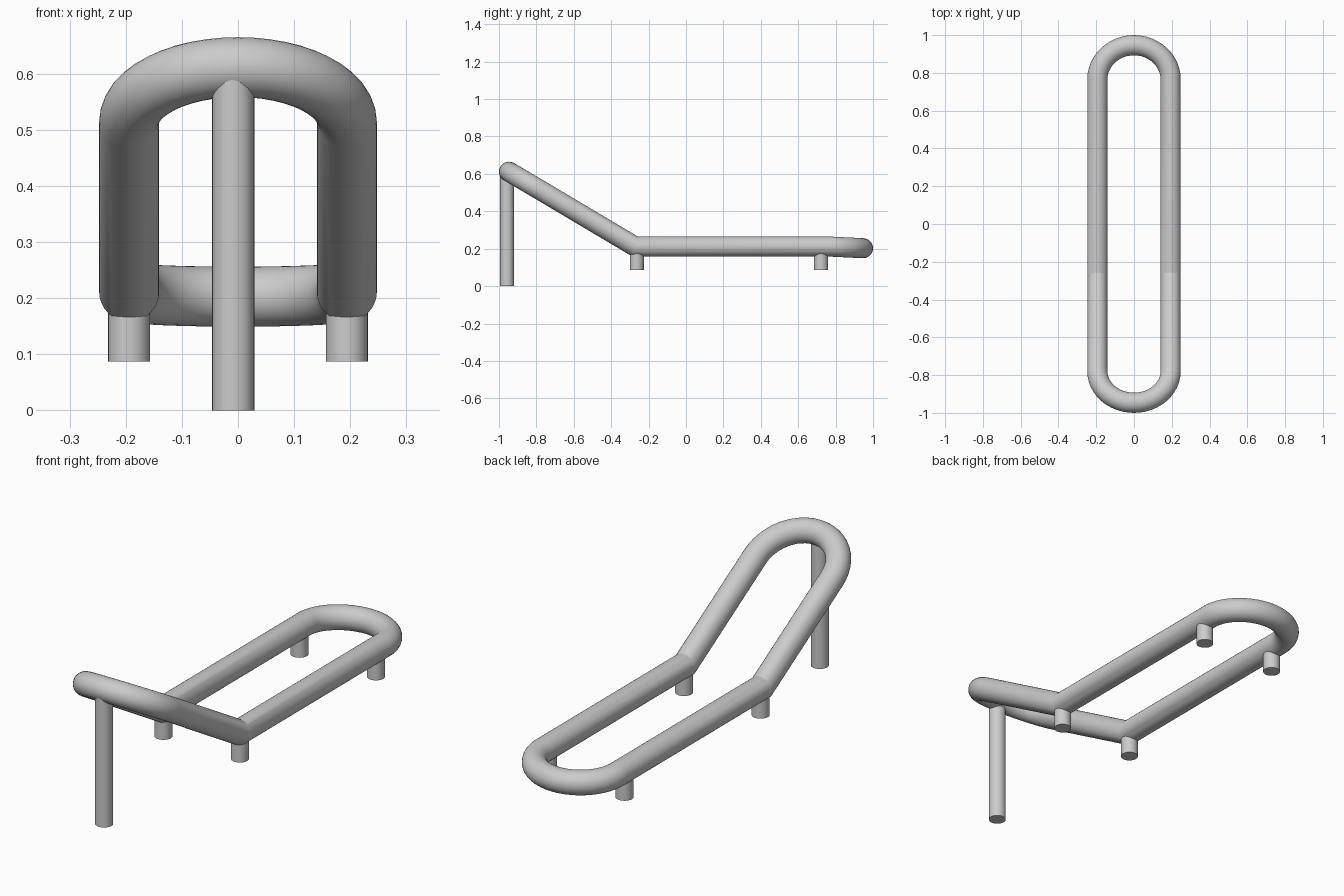
import bpy, bmesh
from math import sin, cos, pi
from mathutils import Vector

if "Cube" in bpy.data.objects:
    bpy.data.objects.remove(bpy.data.objects["Cube"])

R = 0.0535      # tube radius
X = 0.194       # half spacing of the rails
SIDES = 32
ARC = 24


def finish(bm, name, angle=0.6):
    bmesh.ops.recalc_face_normals(bm, faces=bm.faces)
    me = bpy.data.meshes.new(name)
    bm.to_mesh(me)
    bm.free()
    ob = bpy.data.objects.new(name, me)
    bpy.context.collection.objects.link(ob)
    bpy.ops.object.select_all(action='DESELECT')
    ob.select_set(True)
    bpy.context.view_layer.objects.active = ob
    bpy.ops.object.shade_smooth_by_angle(angle=angle)
    return ob


def leg(name, x, y, z0, z1, r=0.0375):
    bm = bmesh.new()
    bmesh.ops.create_cone(bm, cap_ends=True, segments=32, radius1=r, radius2=r, depth=z1 - z0)
    bmesh.ops.translate(bm, verts=bm.verts, vec=(x, y, (z0 + z1) / 2))
    return finish(bm, name)


# Path of the bent loop: raised end, bend, level rails, slightly dipped end
def plane_normal(a, b):
    d = (b - a).normalized()
    return Vector((0, -d.z, d.y))


top, a0 = Vector((0, -0.9465, 0.6115)), Vector((0, -0.779, 0.513))
bend, b0 = Vector((0, -0.272, 0.2115)), Vector((0, 0.765, 0.2115))
tip = Vector((0, 0.9465, 0.2025))
n_head = plane_normal(top, bend)
n_flat = Vector((0, 0, 1))
n_tip = plane_normal(b0, tip)
side = Vector((X, 0, 0))

path = []       # (point, plane normal)
for i in range(ARC + 1):
    t = pi * i / ARC
    path.append((a0 + side * cos(t) + (top - a0) * sin(t), n_head))
path.append((bend - side, n_head + n_flat))
for i in range(ARC + 1):
    t = pi * i / ARC
    path.append((b0 - side * cos(t) + (tip - b0) * sin(t), n_flat + n_tip if i in (0, ARC) else n_tip))
path.append((bend + side, n_head + n_flat))

# Sweep a circle round the path, mitred at the bends
bm = bmesh.new()
rings = []
count = len(path)
for i, (p, n) in enumerate(path):
    n = n.normalized()
    t_in = (p - path[i - 1][0]).normalized()
    t_out = (path[(i + 1) % count][0] - p).normalized()
    out = (t_in + t_out).normalized().cross(n).normalized()
    stretch = 1 / n.dot(n_head) if abs(p.y - bend.y) < 1e-5 else 1
    rings.append([bm.verts.new(p + out * R * cos(2 * pi * k / SIDES) + n * R * stretch * sin(2 * pi * k / SIDES))
                  for k in range(SIDES)])
for i in range(count):
    a, b = rings[i - 1], rings[i]
    for k in range(SIDES):
        j = (k + 1) % SIDES
        bm.faces.new((a[k], a[j], b[j], b[k]))
finish(bm, "bent_tube_frame", 0.4)

# Tall post under the raised end
leg("tall_post", -0.0085, -0.957, 0, 0.59)

# Four short feet under the rails
for s, label in ((-1, "left"), (1, "right")):
    leg("front_foot_" + label, s * X, -0.263, 0.087, 0.19)
    leg("back_foot_" + label, s * X, 0.722, 0.087, 0.19)
